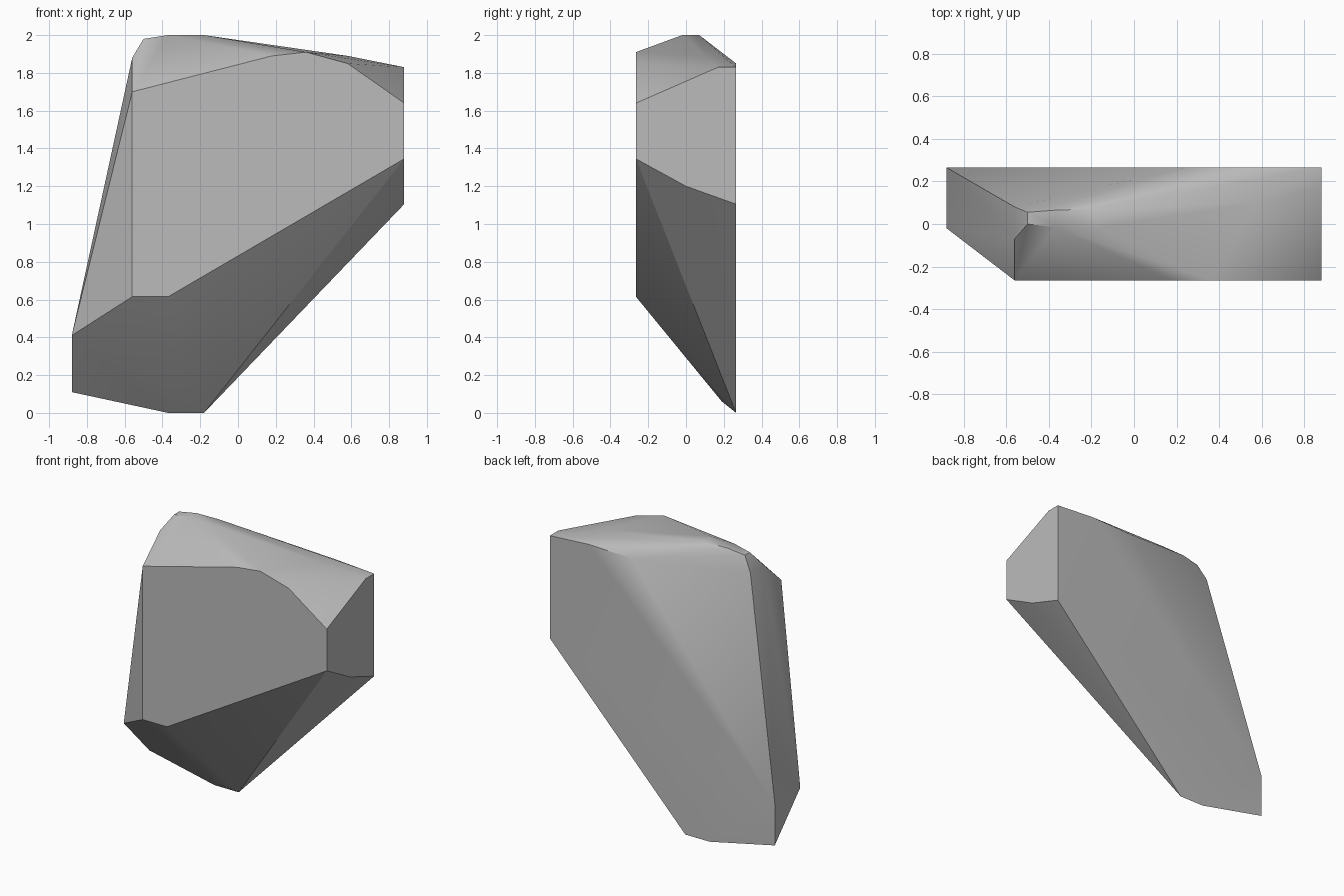
import bpy, bmesh

cube = bpy.data.objects.get("Cube")
if cube:
    bpy.data.objects.remove(cube, do_unlink=True)

FRONT, BACK, SIDE = -0.265, 0.265, 0.88

# Corner points of the chipped stone, grouped by cut face
front = [(-.56, 1.70), (-.56, .615), (-.37, .615), (SIDE, 1.345),
         (SIDE, 1.64), (.58, 1.85), (.36, 1.91), (.18, 1.89)]
back = [(-SIDE, .11), (-.37, 0), (-.18, 0), (SIDE, 1.105), (SIDE, 1.83),
        (.58, 1.85), (.24, 1.84), (-SIDE, .41)]
left_end = [(0, 1.20), (.17, 1.83)]
crown = [(-.56, -.07, 1.88), (-.56, .08, 1.88), (-.50, 0, 1.98),
         (-.50, .055, 1.98), (-.37, -.015, 2), (-.37, .065, 2),
         (-.18, -.02, 2), (-.20, .07, 2), (.58, .1, 1.89)]
foot = [(-SIDE, -.02, .41), (-.28, .19, .06)]

points = [(x, FRONT, z) for x, z in front]
points += [(x, BACK, z) for x, z in back]
points += [(SIDE, y, z) for y, z in left_end]
points += crown + foot

# Wrap the corners in a convex shell and merge flat areas
bm = bmesh.new()
for p in points:
    bm.verts.new(p)
hull = bmesh.ops.convex_hull(bm, input=bm.verts)
loose = [v for v in bm.verts if not v.link_faces]
bmesh.ops.delete(bm, geom=loose, context='VERTS')
bmesh.ops.dissolve_limit(bm, angle_limit=0.02, verts=bm.verts, edges=bm.edges)
bmesh.ops.recalc_face_normals(bm, faces=bm.faces)
mesh = bpy.data.meshes.new("rock")
bm.to_mesh(mesh)
bm.free()
rock = bpy.data.objects.new("rock", mesh)
bpy.context.collection.objects.link(rock)

# Plain stone colour
stone = bpy.data.materials.new("stone grey")
stone.use_nodes = True
colour = (0.5, 0.5, 0.5, 1)
stone.diffuse_color = colour
stone.node_tree.nodes["Principled BSDF"].inputs["Base Color"].default_value = colour
mesh.materials.append(stone)

# Soft shading with the sharp chipped edges kept
bpy.ops.object.select_all(action='DESELECT')
rock.select_set(True)
bpy.context.view_layer.objects.active = rock
bpy.ops.object.shade_smooth_by_angle(angle=0.52)
